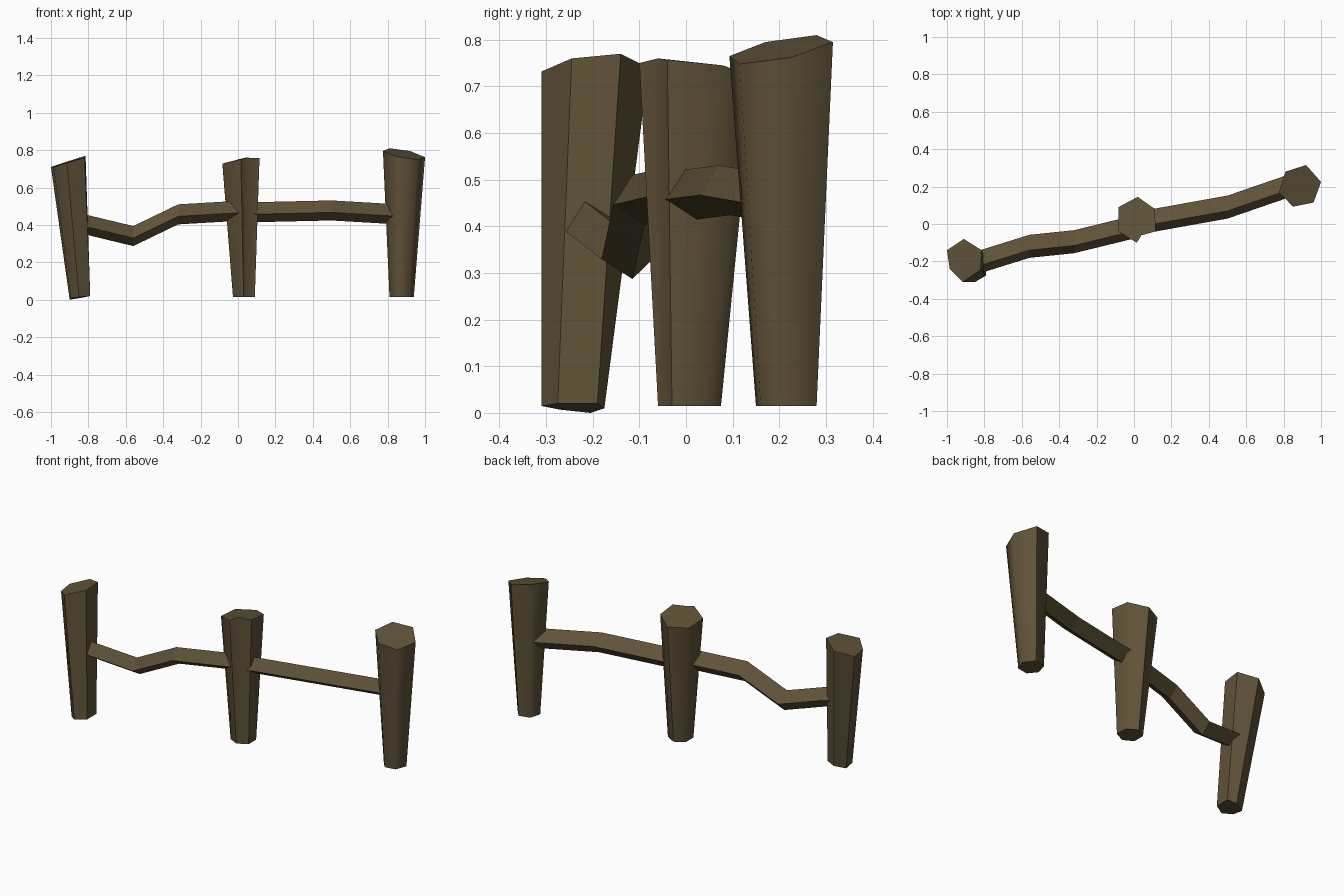
import bpy, bmesh, math

wood = bpy.data.materials.new("weathered_brown_wood")
wood.diffuse_color = (0.115, 0.084, 0.039, 1)


def loft(name, rings, smooth_angle):
    """Skin a list of equal-sized rings and cap both ends."""
    bm = bmesh.new()
    loops = [[bm.verts.new(p) for p in ring] for ring in rings]
    n = len(loops[0])
    for a, b in zip(loops, loops[1:]):
        for i in range(n):
            j = (i + 1) % n
            bm.faces.new((a[i], a[j], b[j], b[i]))
    bm.faces.new(loops[0])
    bm.faces.new(loops[-1])
    bmesh.ops.recalc_face_normals(bm, faces=bm.faces)
    for f in bm.faces:
        f.smooth = smooth_angle > 0 and len(f.verts) == 4
    for e in bm.edges:
        e.smooth = e.calc_face_angle(0) < math.radians(smooth_angle)
    me = bpy.data.meshes.new(name)
    bm.to_mesh(me)
    bm.free()
    me.materials.append(wood)
    ob = bpy.data.objects.new(name, me)
    bpy.context.collection.objects.link(ob)
    return ob


# Rough hewn posts, wider at the slanted top
loft("left_post", [
    [(-.79, -.275, .02), (-.79, -.19, .02), (-.84, -.175, .01),
     (-.90, -.205, .0), (-.895, -.27, .007), (-.85, -.31, .015)],
    [(-.82, -.245, .76), (-.815, -.14, .77), (-.91, -.08, .74),
     (-1.0, -.14, .71), (-.985, -.24, .71), (-.915, -.31, .732)]], 56)

loft("middle_post", [
    [(.03, -.06, .015), (.04, -.055, .015), (.09, -.03, .015), (.09, .04, .015),
     (.03, .075, .015), (-.027, .04, .015), (-.027, -.03, .015)],
    [(.015, -.10, .75), (.04, -.06, .76), (.115, -.04, .757), (.112, .08, .745),
     (.02, .145, .72), (-.083, .09, .72), (-.083, -.04, .728)]], 62)

loft("right_post", [
    [(.94, .225, .015), (.915, .16, .015), (.85, .15, .015),
     (.81, .20, .015), (.83, .265, .015), (.895, .28, .015)],
    [(1.0, .225, .762), (.96, .115, .748), (.85, .093, .765),
     (.775, .17, .795), (.81, .28, .81), (.92, .315, .795)]], 62)

# Bent rails with a diamond cross-section: front, top, back, bottom corners
SECTION = [(-.061, -.01), (-.02, .054), (.062, .003), (.005, -.053)]


def rail(name, path):
    loft(name, [[(x, y + dy, z + dz) for dy, dz in SECTION] for x, y, z in path], 0)


rail("left_rail", [(-.87, -.215, .41), (-.8, -.195, .398), (-.56, -.12, .34),
                   (-.32, -.095, .456), (.02, -.012, .476)])
rail("right_rail", [(.03, .005, .466), (.11, .02, .468),
                    (.5, .09, .477), (.84, .207, .457)])
